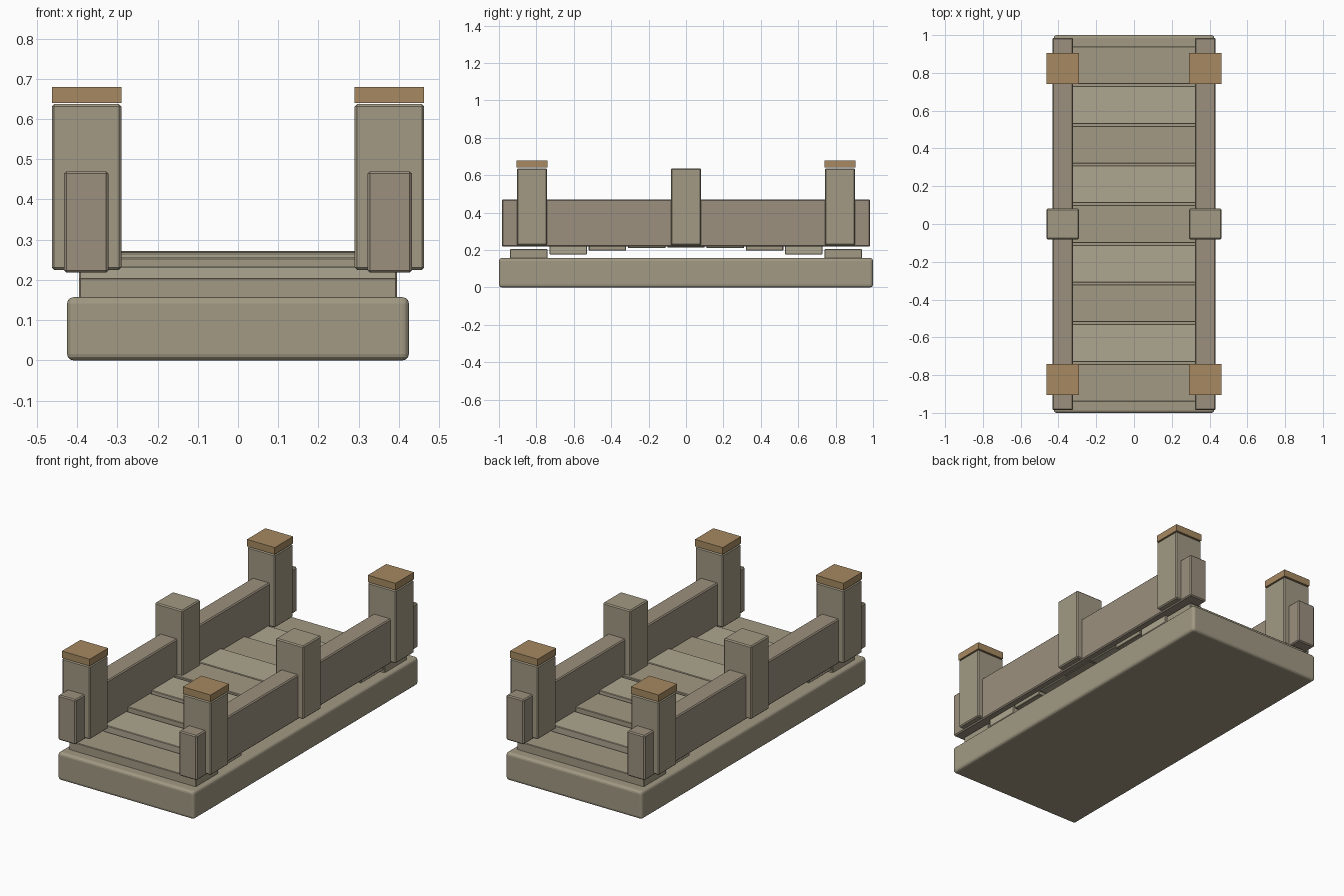
import bpy
import bmesh

if "Cube" in bpy.data.objects:
    bpy.data.objects.remove(bpy.data.objects["Cube"])


def material(name, color):
    mat = bpy.data.materials.new(name)
    mat.diffuse_color = (*color, 1)
    mat.use_nodes = True
    mat.node_tree.nodes["Principled BSDF"].inputs["Base Color"].default_value = mat.diffuse_color
    return mat


stone = material("stone", (0.36, 0.32, 0.23))
plank_light = material("light_stone", (0.42, 0.38, 0.28))
rail_stone = material("rail_stone", (0.33, 0.28, 0.21))
cap_tan = material("tan_cap", (0.38, 0.25, 0.12))


def block(name, x, y, z, mat, bevel=0.0, segments=1):
    """Box given by its (min, max) extent on each axis."""
    bm = bmesh.new()
    bmesh.ops.create_cube(bm, size=1)
    for v in bm.verts:
        v.co = [lo + (c + 0.5) * (hi - lo) for c, (lo, hi) in zip(v.co, (x, y, z))]
    mesh = bpy.data.meshes.new(name)
    bm.to_mesh(mesh)
    bm.free()
    obj = bpy.data.objects.new(name, mesh)
    bpy.context.collection.objects.link(obj)
    mesh.materials.append(mat)
    if bevel:
        mod = obj.modifiers.new("bevel", 'BEVEL')
        mod.width = bevel
        mod.segments = segments
    return obj


# Base slab
block("base_slab", (-0.425, 0.425), (-1, 1), (0, 0.157), stone, 0.016, 3)

# Deck planks stepping up to a gentle arch
for i in range(-4, 5):
    y = i * 0.21
    top = 0.272 - 0.067 * (i / 4) ** 2
    mat = plank_light if i % 2 else stone
    block(f"deck_plank_{i + 5}", (-0.395, 0.395), (y - 0.1, y + 0.1),
          (top - 0.058, top), mat, 0.003)

# Side walls, posts and caps
for side, s in (("left", -1), ("right", 1)):
    def span(a, b):
        return tuple(sorted((s * a, s * b)))

    block(f"{side}_parapet", span(0.322, 0.432), (-0.985, 0.985),
          (0.218, 0.47), rail_stone, 0.006)
    for place, y in (("front", -0.823), ("middle", 0), ("back", 0.823)):
        block(f"{side}_{place}_post", span(0.29, 0.463), (y - 0.081, y + 0.081),
              (0.225, 0.637), stone, 0.006)
        if y:
            block(f"{side}_{place}_cap", span(0.29, 0.463), (y - 0.082, y + 0.082),
                  (0.640, 0.679), cap_tan)
